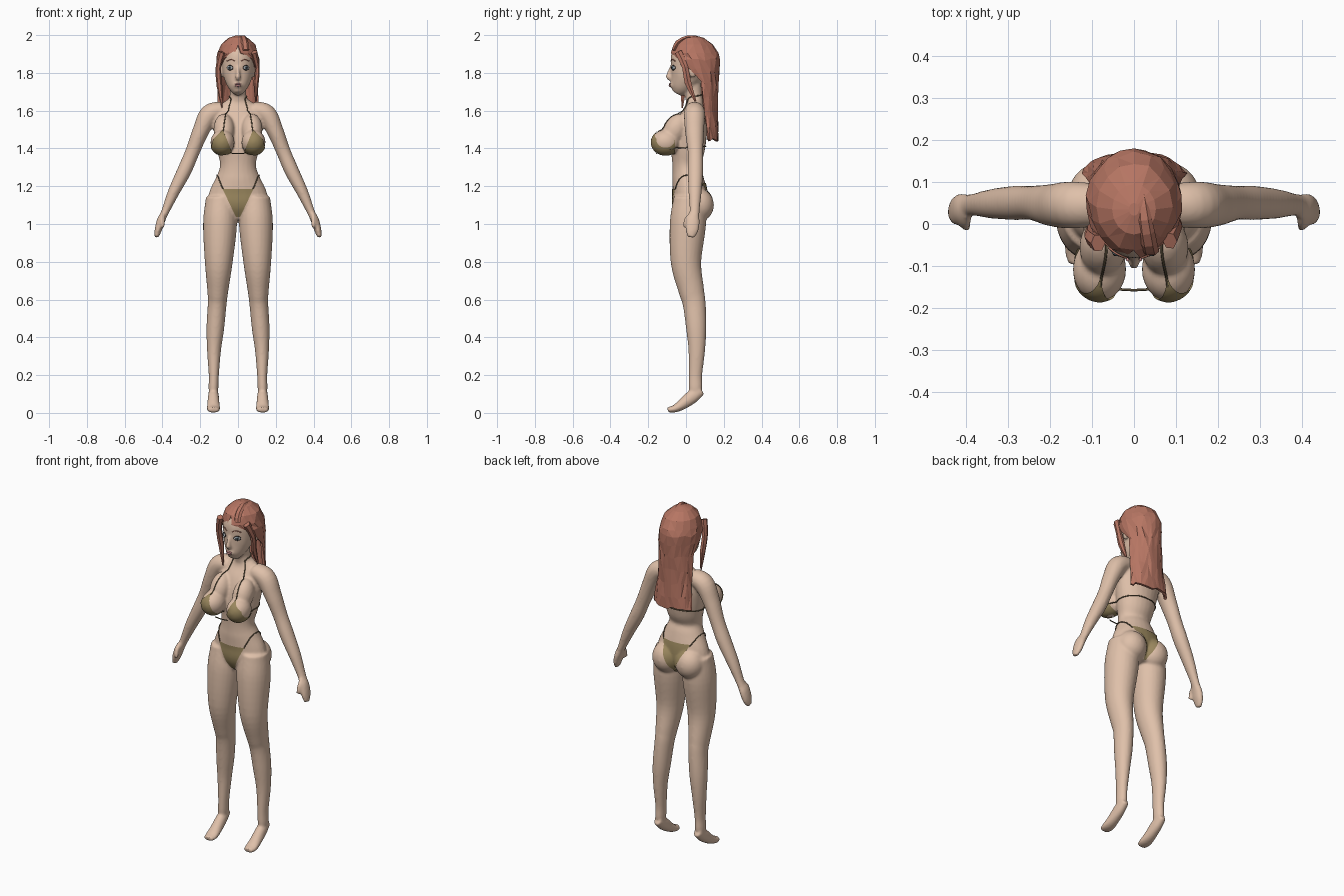
import bpy, bmesh, math, random
from mathutils import Vector, Matrix
from mathutils.bvhtree import BVHTree

if "Cube" in bpy.data.objects:
    bpy.data.objects.remove(bpy.data.objects["Cube"])

random.seed(4)


def mat(name, r, g, b):
    m = bpy.data.materials.new(name)
    m.diffuse_color = (r, g, b, 1)
    m.use_nodes = True
    m.node_tree.nodes["Principled BSDF"].inputs["Base Color"].default_value = m.diffuse_color
    return m


SKIN = mat("skin", .74, .53, .40)
HAIR = mat("hair", .47, .18, .125)
CLOTH = mat("cloth", .32, .24, .11)
CORD = mat("cord", .12, .09, .05)
DARK = mat("dark", .03, .025, .025)
WHITE = mat("eye_white", .8, .8, .8)
IRIS = mat("iris", .12, .17, .2)
LIP = mat("lip", .6, .28, .28)


def make(name, bm, material, smooth=True):
    me = bpy.data.meshes.new(name)
    bm.to_mesh(me)
    bm.free()
    ob = bpy.data.objects.new(name, me)
    bpy.context.collection.objects.link(ob)
    me.materials.append(material)
    me.polygons.foreach_set("use_smooth", [smooth] * len(me.polygons))
    return ob


def spline(rows, n):
    """Catmull-Rom through rows of numbers."""
    p = [Vector(r) for r in rows]
    p = [2 * p[0] - p[1]] + p + [2 * p[-1] - p[-2]]
    out = []
    for i in range(1, len(p) - 2):
        a, b, c, d = p[i - 1:i + 3]
        for k in range(n):
            t = k / n
            out.append(.5 * (2 * b + (c - a) * t + (2 * a - 5 * b + 4 * c - d) * t * t
                             + (3 * b - a - 3 * c + d) * t ** 3))
    return out + [p[-2]]


def tube(bm, rows, s=1, sides=24, n=5):
    """Skin elliptical rings (x, y, z, rx, ry) placed across a path."""
    rows = spline(rows, n)
    pts = [Vector((r[0] * s, r[1], r[2])) for r in rows]
    rings = []
    for i, r in enumerate(rows):
        t = (pts[min(i + 1, len(pts) - 1)] - pts[max(i - 1, 0)]).normalized()
        u = (Vector((1, 0, 0)) - t * t.x).normalized()
        v = t.cross(u)
        rings.append([bm.verts.new(pts[i] + u * r[3] * math.cos(a) + v * r[4] * math.sin(a))
                      for a in (2 * math.pi * k / sides for k in range(sides))])
    faces = [bm.faces.new(rings[0]), bm.faces.new(rings[-1][::-1])]
    for a, b in zip(rings, rings[1:]):
        for k in range(sides):
            j = (k + 1) % sides
            faces.append(bm.faces.new((a[k], b[k], b[j], a[j])))
    bmesh.ops.recalc_face_normals(bm, faces=faces)


def blob(bm, c, r, rot=(0, 0, 0), s=1, sub=3):
    m = Matrix.Translation((c[0] * s, c[1], c[2]))
    m = m @ Matrix.Rotation(rot[2] * s, 4, 'Z') @ Matrix.Rotation(rot[0], 4, 'X')
    bmesh.ops.create_icosphere(bm, subdivisions=sub, radius=1, matrix=m @ Matrix.Diagonal((*r, 1)))


# body: overlapping parts fused into one smooth skin
bm = bmesh.new()
tube(bm, [(0, .03, 1.03, .08, .06), (0, .022, 1.10, .155, .09), (0, .02, 1.17, .152, .09),
          (0, .008, 1.25, .115, .082), (0, .0, 1.31, .095, .072), (0, .008, 1.38, .108, .088),
          (0, .02, 1.47, .125, .09), (0, .035, 1.55, .135, .078), (0, .045, 1.61, .125, .055),
          (0, .045, 1.645, .075, .046), (0, .04, 1.675, .045, .045), (0, .03, 1.76, .045, .05)])
tube(bm, [(0, -.048, 1.69, .02, .025), (0, -.032, 1.72, .048, .053), (0, -.006, 1.77, .073, .079),
          (0, .015, 1.83, .085, .099), (0, .025, 1.89, .087, .103), (0, .03, 1.94, .07, .085),
          (0, .03, 1.975, .035, .045)])
tube(bm, [(0, -.078, 1.83, .009, .01), (0, -.088, 1.80, .01, .012), (0, -.093, 1.778, .015, .014),
          (0, -.08, 1.765, .01, .01)], sides=12)
blob(bm, (0, -.068, 1.735), (.025, .02, .018))
for s in (-1, 1):
    tube(bm, [(.09, .02, 1.14, .08, .085), (.095, .01, 1.0, .09, .096), (.102, .0, .8, .074, .081),
              (.107, .028, .65, .056, .068), (.11, .043, .58, .05, .061), (.12, .054, .45, .047, .054),
              (.127, .057, .33, .037, .044), (.128, .05, .2, .027, .036), (.13, .05, .13, .026, .036),
              (.13, .045, .09, .02, .025)], s)
    tube(bm, [(.13, .082, .12, .022, .026), (.13, .035, .087, .029, .036), (.13, -.02, .045, .033, .029),
              (.13, -.06, .022, .036, .02), (.13, -.097, .016, .028, .014)], s)
    tube(bm, [(.08, .045, 1.605, .045, .05), (.15, .045, 1.58, .053, .056), (.198, .045, 1.49, .044, .05),
              (.242, .05, 1.38, .038, .041), (.285, .05, 1.28, .038, .041), (.34, .048, 1.17, .031, .035),
              (.388, .045, 1.06, .021, .026), (.407, .037, 1.02, .022, .036), (.422, .032, .97, .019, .035),
              (.432, .025, .93, .011, .02)], s)
    tube(bm, [(.398, .025, 1.05, .012, .014), (.40, .002, 1.02, .013, .013),
              (.398, -.008, .98, .01, .01)], s, 12)
    blob(bm, (.082, -.108, 1.432), (.064, .076, .068), s=s)
    blob(bm, (.074, -.055, 1.50), (.056, .062, .09), (-.5, 0, 0), s)
    blob(bm, (.075, .068, 1.10), (.082, .08, .088), s=s)
    blob(bm, (.088, .035, 1.805), (.012, .022, .033), (.15, 0, 0), s)
body = make("body", bm, SKIN)
rm = body.modifiers.new("fuse", 'REMESH')
rm.mode, rm.voxel_size = 'VOXEL', .007
sm = body.modifiers.new("soften", 'SMOOTH')
sm.factor, sm.iterations = .5, 7
me = bpy.data.meshes.new_from_object(body.evaluated_get(bpy.context.evaluated_depsgraph_get()))
body.modifiers.clear()
body.data = me
if not me.materials:
    me.materials.append(SKIN)
me.polygons.foreach_set("use_smooth", [True] * len(me.polygons))
tree = BVHTree.FromPolygons([v.co for v in me.vertices], [p.vertices for p in me.polygons])


def patch(name, poly, ycut, side, s=1):
    """Cloth: body skin cut to a convex x-z outline and lifted a little."""
    b = bmesh.new()
    b.from_mesh(me)
    mid = sum((Vector(p) for p in poly), Vector((0, 0))) / len(poly)
    cuts = [((0, ycut, 0), (0, side, 0))]
    for p, q in zip(poly, poly[1:] + poly[:1]):
        n = Vector((q[1] - p[1], p[0] - q[0]))
        n *= 1 if n.dot(mid - Vector(p)) > 0 else -1
        cuts.append(((p[0] * s, 0, p[1]), (n[0] * s, 0, n[1])))
    for co, no in cuts:
        bmesh.ops.bisect_plane(b, geom=b.verts[:] + b.edges[:] + b.faces[:], plane_co=co,
                               plane_no=Vector(no).normalized(), clear_inner=True)
    b.normal_update()
    for v in b.verts:
        v.co += v.normal * .004
    make(name, b, CLOTH)


def cord(name, pts, s=1, snap=True, r=.003, material=CORD):
    """Thin string laid on the skin."""
    path = [Vector((p[0] * s, p[1], p[2])) for p in spline(pts, 10)]
    if snap:
        path = [h[0] + h[1] * .002 for h in (tree.find_nearest(p) for p in path)]
    cu = bpy.data.curves.new(name, 'CURVE')
    cu.dimensions, cu.bevel_depth, cu.bevel_resolution = '3D', r, 1
    sp = cu.splines.new('POLY')
    sp.points.add(len(path) - 1)
    for q, p in zip(sp.points, path):
        q.co = (*p, 1)
    cu.materials.append(material)
    ob = bpy.data.objects.new(name, cu)
    bpy.context.collection.objects.link(ob)


# bikini
patch("bottom_front", [(-.08, 1.185), (.08, 1.185), (.045, 1.11), (.012, 1.04), (-.012, 1.04), (-.045, 1.11)], .03, -1)
patch("bottom_back", [(-.09, 1.215), (.09, 1.215), (.05, 1.13), (.012, 1.04), (-.012, 1.04), (-.05, 1.13)], .03, 1)
cord("top_link", [(-.04, -.155, 1.375), (0, -.157, 1.373), (.04, -.155, 1.375)], snap=False)
for s in (-1, 1):
    patch("top_cup", [(.08, 1.497), (.032, 1.375), (.10, 1.365), (.145, 1.385), (.128, 1.45)], -.06, -1, s)
    cord("neck_strap", [(.08, -.15, 1.49), (.065, -.07, 1.58), (.045, 0, 1.66), (.035, .07, 1.68), (0, .09, 1.685)], s)
    cord("back_strap", [(.14, -.09, 1.39), (.115, .03, 1.405), (.06, .1, 1.41), (0, .11, 1.41)], s)
    cord("hip_string", [(.08, -.06, 1.185), (.105, -.03, 1.245), (.115, .01, 1.26), (.11, .05, 1.25), (.09, .1, 1.21)], s)
    cord("eyebrow", [(.02, -.09, 1.862), (.042, -.08, 1.872), (.064, -.06, 1.862)], s, r=.0025, material=HAIR)

# face features
for name, r, lift, material in (("eye_outline", (.021, .004, .0145), .001, DARK),
                                ("eye_white", (.018, .005, .011), .002, WHITE),
                                ("iris", (.0095, .004, .0105), .005, IRIS),
                                ("pupil", (.005, .003, .0055), .0075, DARK)):
    for s in (-1, 1):
        b = bmesh.new()
        p, n, _, _ = tree.ray_cast(Vector((.042, -.5, 1.827)), Vector((0, 1, 0)))
        n = Vector((n.x, n.y, 0)).normalized()
        blob(b, p + n * lift, r, (0, 0, math.atan2(n.x, -n.y)), s, 2)
        make(name, b, material)
b = bmesh.new()
for z, rx, rz in ((1.741, .02, .005), (1.732, .017, .006)):
    p = tree.ray_cast(Vector((0, -.5, z)), Vector((0, 1, 0)))[0]
    blob(b, p, (rx, .007, rz), sub=2)
make("lips", b, LIP)

# hair: faceted open shell, rings of (z, centre y, rx, ry, half opening in degrees)
rings = [(1.998, .035, .012, .015, 0), (1.985, .035, .052, .06, 0), (1.95, .04, .09, .103, 0),
         (1.905, .045, .107, .123, 8), (1.87, .05, .112, .127, 48), (1.82, .055, .111, .12, 75),
         (1.75, .065, .108, .107, 98), (1.67, .075, .108, .095, 100), (1.59, .085, .11, .083, 100),
         (1.51, .1, .118, .072, 98), (1.445, .112, .125, .06, 98)]
b = bmesh.new()
grid, N = [], 16
for z, cy, rx, ry, op in rings:
    row = []
    for k in range(N + 1):
        a = math.radians(op + (360 - 2 * op) * k / N)
        j = 1 + random.uniform(-.035, .035) * (z < 1.96)
        row.append(b.verts.new((rx * j * math.sin(a), cy - ry * j * math.cos(a),
                                z + random.uniform(-.008, .008) * (z < 1.9))))
    grid.append(row)
for p, q in zip(grid, grid[1:]):
    for k in range(N):
        b.faces.new((p[k], q[k], q[k + 1], p[k + 1]))
b.faces.new(grid[0][:N])
bmesh.ops.remove_doubles(b, verts=b.verts[:], dist=.0005)
bmesh.ops.triangulate(b, faces=b.faces[:])
bmesh.ops.recalc_face_normals(b, faces=b.faces[:])
hair = make("hair", b, HAIR, False)
so = hair.modifiers.new("thickness", 'SOLIDIFY')
so.thickness, so.offset = .014, -1

# loose front locks and the parting ridge
for name, rows in (
        ("left_lock", [(-.085, -.045, 1.91, .018, .022), (-.104, -.03, 1.83, .014, .02),
                       (-.098, -.015, 1.73, .015, .018), (-.084, -.02, 1.615, .003, .004)]),
        ("right_lock", [(.085, -.04, 1.91, .018, .022), (.103, -.005, 1.83, .012, .018),
                        (.096, .01, 1.75, .014, .02), (.095, .05, 1.65, .004, .006)]),
        ("parting_ridge", [(.04, -.066, 1.92, .02, .01), (.035, -.045, 1.96, .02, .014),
                           (.025, .01, 1.99, .018, .01), (.02, .07, 1.985, .008, .005)])):
    b = bmesh.new()
    tube(b, rows, sides=6, n=2)
    make(name, b, HAIR, False)
